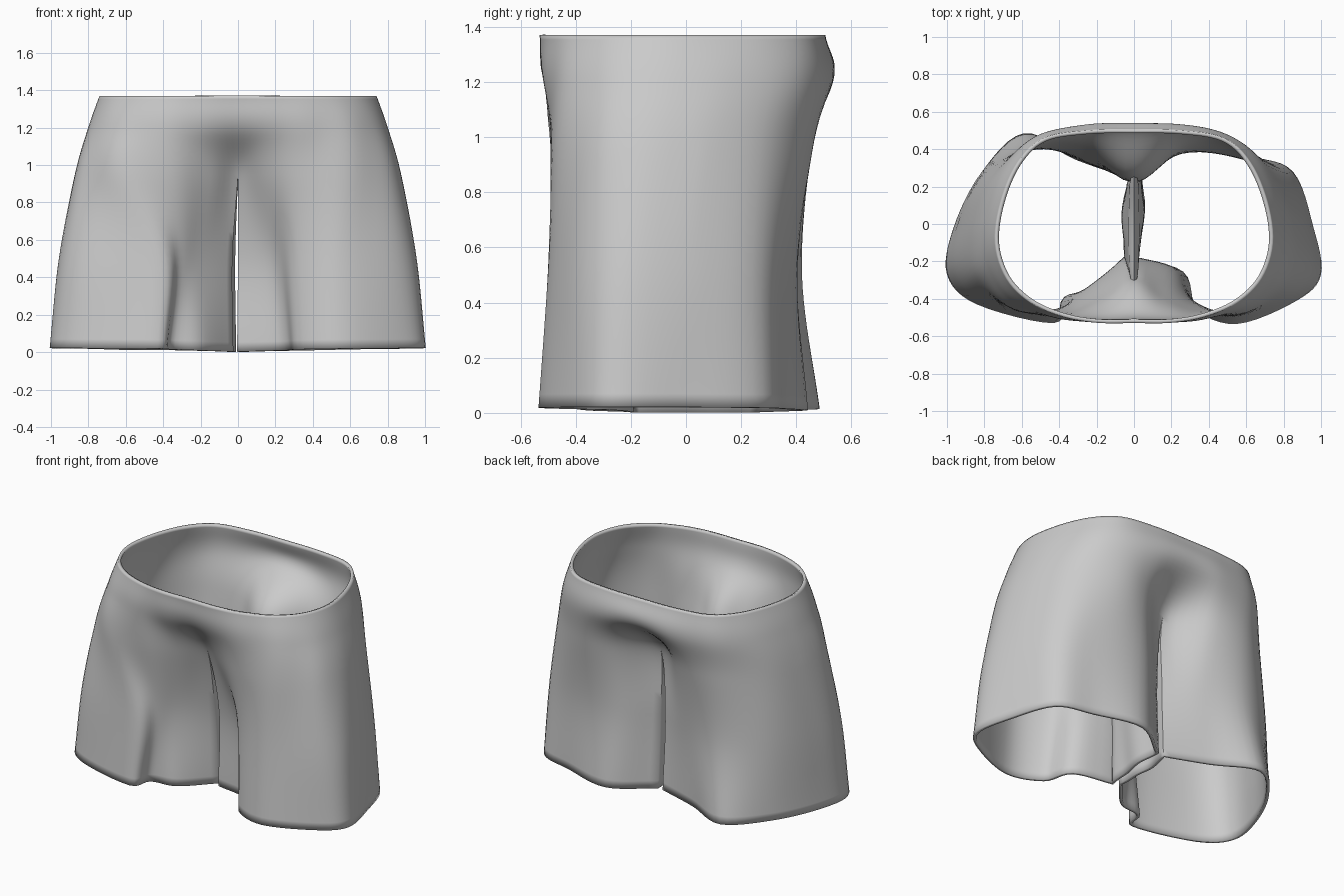
import bpy, bmesh, math
from mathutils import Vector

if "Cube" in bpy.data.objects:
    bpy.data.objects.remove(bpy.data.objects["Cube"])

# Half outlines from front centre, round the hip, to back centre (x away from centre, y)
WAIST = [(0, -.53), (.2, -.528), (.38, -.495), (.55, -.42), (.68, -.29), (.74, -.1),
         (.71, .12), (.62, .33), (.48, .46), (.25, .50), (0, .505)]
HIP = [(0, -.50), (.2, -.515), (.4, -.505), (.6, -.44), (.74, -.31), (.80, -.12),
       (.77, .12), (.67, .34), (.5, .48), (.25, .53), (0, .525)]
CROTCH = [(0, -.32), (.15, -.405), (.35, -.485), (.6, -.47), (.79, -.35), (.87, -.18),
          (.84, .08), (.73, .30), (.5, .445), (.25, .43), (0, .27)]
THIGH_R = [(0, -.20), (.2, -.27), (.31, -.43), (.55, -.50), (.82, -.40), (.95, -.25),
           (.92, .03), (.81, .27), (.58, .37), (.25, .395), (.02, .24)]
HEM_R = [(-.005, -.20), (.25, -.27), (.32, -.45), (.55, -.535), (.87, -.41), (1.0, -.27),
         (.96, -.02), (.85, .28), (.61, .365), (.29, .44), (.025, .26)]
THIGH_L = [(.03, -.20), (.2, -.33), (.31, -.41), (.42, -.495), (.79, -.42), (.95, -.25),
           (.92, .02), (.79, .28), (.53, .42), (.25, .36), (.015, .24)]
HEM_L = [(.025, -.17), (.2, -.36), (.36, -.405), (.43, -.53), (.84, -.43), (1.0, -.27),
         (.965, -.02), (.82, .27), (.59, .485), (.3, .36), (.01, .26)]
HEIGHTS = [1.37, 1.2, .95, .5, .022]
STEP = 10                    # rows between two outlines
SUB = 6                      # columns between two outline points
INNER = 14                   # columns across the inner leg
CROTCH_ROW = 2 * STEP


def flip(p):
    return Vector((-p.x, p.y, p.z))


def spline(pts, sub, mirrored=False):
    """Smooth curve through the points; mirrored ends run straight across the centre."""
    first = flip(pts[1]) if mirrored else 2 * pts[0] - pts[1]
    last = flip(pts[-2]) if mirrored else 2 * pts[-1] - pts[-2]
    ext = [first] + pts + [last]
    out = []
    for i in range(1, len(ext) - 2):
        a, b, c, d = ext[i - 1:i + 3]
        for k in range(sub):
            t = k / sub
            out.append(.5 * (2 * b + (c - a) * t + (2 * a - 5 * b + 4 * c - d) * t * t
                             + (3 * b - a - 3 * c + d) * t ** 3))
    return out + [pts[-1]]


def half(bm, side, outlines):
    arcs = [spline([Vector((x, y, z)) for x, y in o], SUB, z > .9)
            for o, z in zip(outlines, HEIGHTS)]
    cols = [spline(list(c), STEP) for c in zip(*arcs)]
    n = len(cols)
    rows = []
    for r in range(len(cols[0])):
        below = max(0, r - CROTCH_ROW) / CROTCH_ROW
        drop = r / (2 * CROTCH_ROW)
        ring = []
        for c in range(n):
            p = cols[c][r].copy()
            u = c / (n - 1)
            if c in (0, n - 1):
                if r <= CROTCH_ROW:
                    p.x = 0
            else:            # soft hanging folds
                if r <= CROTCH_ROW:
                    p.x = max(p.x, .003)
                fold = .005 * math.sin(u * 43 + 2 * drop + side) * math.sin(math.pi * u)
                p.y += fold * math.sin(math.pi * drop) * (1 if p.y > 0 else -1)
            p.z -= .02 * below ** 3 * abs(2 * u - 1) ** 2
            ring.append(p)
        if r >= CROTCH_ROW:  # inner leg, from back centre to front centre
            back, front = ring[-1].copy(), ring[0].copy()
            for k in range(1, INNER):
                t = k / INNER
                p = back.lerp(front, t)
                arch = math.sin(math.pi * t)
                p.z -= .08 * arch * (1 - below)
                if r > CROTCH_ROW:
                    p.x += .035 * arch * math.sqrt(below) * (1 - .5 * below)
                    p.x += .01 * math.sin(9 * t + 5 * drop) * below * arch
                ring.append(p)
        rows.append([bm.verts.new((p.x * side, p.y, p.z)) for p in ring])
    for r in range(len(rows) - 1):
        a, b = rows[r], rows[r + 1]
        closed = r >= CROTCH_ROW
        for c in range(len(a) if closed else n - 1):
            d = (c + 1) % len(a)
            quad = (a[c], b[c], b[d], a[d])
            bm.faces.new(quad if side > 0 else quad[::-1])
    # centre seam of the trunk plus the crotch line, in a fixed order
    trunk = [row[i] for row in rows[:CROTCH_ROW + 1] for i in (0, n - 1)]
    return trunk + rows[CROTCH_ROW][n:]


# Cloth shell: trunk and both legs, joined along the centre seam
bm = bmesh.new()
right_seam = half(bm, 1, [WAIST, HIP, CROTCH, THIGH_R, HEM_R])
left_seam = half(bm, -1, [WAIST, HIP, CROTCH, THIGH_L, HEM_L])
bmesh.ops.weld_verts(bm, targetmap=dict(zip(left_seam, right_seam)))
bmesh.ops.recalc_face_normals(bm, faces=bm.faces)
side_face = max(bm.faces, key=lambda f: f.calc_center_median().x)
if side_face.normal.x < 0:
    bmesh.ops.reverse_faces(bm, faces=bm.faces)
mesh = bpy.data.meshes.new("shorts")
bm.to_mesh(mesh)
bm.free()
shorts = bpy.data.objects.new("shorts", mesh)
bpy.context.collection.objects.link(shorts)

grey = bpy.data.materials.new("grey cloth")
grey.diffuse_color = (.6, .6, .6, 1)
grey.use_nodes = True
grey.node_tree.nodes["Principled BSDF"].inputs["Base Color"].default_value = grey.diffuse_color
mesh.materials.append(grey)

# Cloth thickness
solid = shorts.modifiers.new("thickness", 'SOLIDIFY')
solid.thickness = .02
solid.offset = -1

bpy.context.view_layer.objects.active = shorts
shorts.select_set(True)
bpy.ops.object.shade_smooth_by_angle(angle=math.radians(60))
